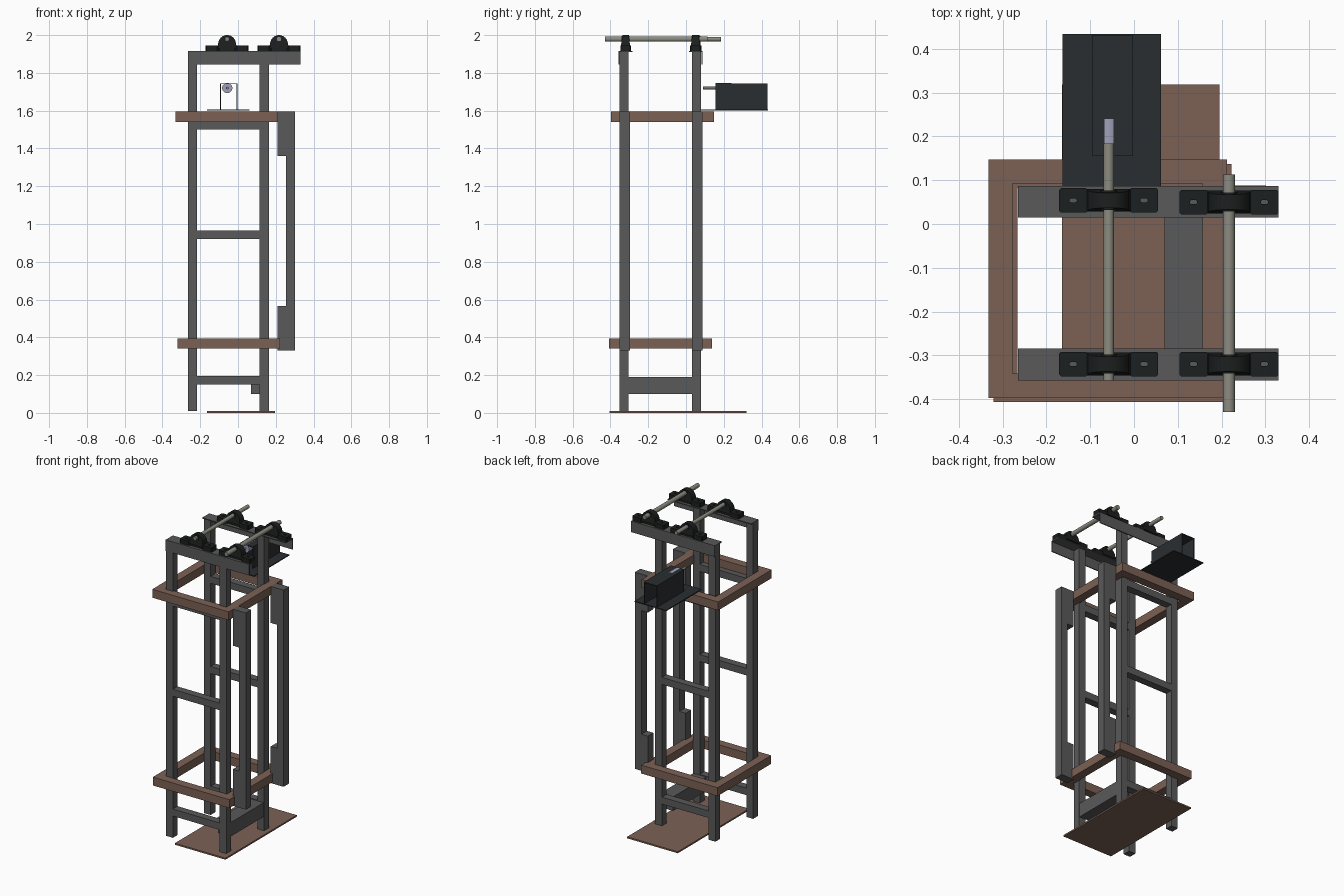
import bpy, bmesh, math
from mathutils import Vector

if "Cube" in bpy.data.objects:
    bpy.data.objects.remove(bpy.data.objects["Cube"])


def mat(name, c):
    m = bpy.data.materials.new(name)
    m.diffuse_color = (*c, 1)
    m.use_nodes = True
    m.node_tree.nodes["Principled BSDF"].inputs["Base Color"].default_value = m.diffuse_color
    return m


STEEL = mat("dark_steel", (0.10, 0.10, 0.10))
WOOD = mat("brown_timber", (0.20, 0.12, 0.09))
BLACK = mat("black_iron", (0.012, 0.014, 0.014))
SHEET = mat("black_sheet", (0.022, 0.027, 0.03))
SHAFT = mat("shaft_metal", (0.26, 0.26, 0.22))
MOTOR = mat("motor_metal", (0.35, 0.35, 0.48))


def finish(name, bm, m):
    bmesh.ops.recalc_face_normals(bm, faces=bm.faces)
    me = bpy.data.meshes.new(name)
    bm.to_mesh(me)
    bm.free()
    me.materials.append(m)
    ob = bpy.data.objects.new(name, me)
    bpy.context.collection.objects.link(ob)
    return ob


def add_box(bm, x0, x1, y0, y1, z0, z1):
    for v in bmesh.ops.create_cube(bm, size=1)["verts"]:
        v.co = Vector((x0 if v.co.x < 0 else x1, y0 if v.co.y < 0 else y1,
                       z0 if v.co.z < 0 else z1))


def boxes(name, m, *dims):
    bm = bmesh.new()
    for d in dims:
        add_box(bm, *d)
    return finish(name, bm, m)


def prism(name, pts, lo, hi, axis, m, origin=(0, 0, 0)):
    """Extrude a 2D outline along y (outline in xz) or z (outline in xy)."""
    bm = bmesh.new()
    def at(a, b, h):
        return Vector((a, h, b) if axis == "y" else (a, b, h)) + Vector(origin)
    f = bm.faces.new([bm.verts.new(at(a, b, lo)) for a, b in pts])
    ext = bmesh.ops.extrude_face_region(bm, geom=[f])["geom"]
    d = Vector((0, hi - lo, 0) if axis == "y" else (0, 0, hi - lo))
    bmesh.ops.translate(bm, vec=d, verts=[v for v in ext if isinstance(v, bmesh.types.BMVert)])
    return finish(name, bm, m)


def rod(name, x, z, r, y0, y1, m, n=32):
    pts = [(x + r * math.cos(2 * math.pi * i / n), z + r * math.sin(2 * math.pi * i / n)) for i in range(n)]
    ob = prism(name, pts, y0, y1, "y", m)
    smooth(ob)
    return ob


def smooth(ob):
    bpy.ops.object.select_all(action="DESELECT")
    ob.select_set(True)
    bpy.context.view_layer.objects.active = ob
    bpy.ops.object.shade_smooth_by_angle(angle=math.radians(35))


# Base plate
boxes("base_plate", WOOD, (-0.165, 0.195, -0.406, 0.319, 0, 0.01))

# Two end frames: legs, cross bars, angle-iron top rails, side guides
for side, y0, y1, g0, g1 in (("front", -0.352, -0.304, -0.352, -0.297),
                             ("rear", 0.032, 0.080, 0.032, 0.088)):
    for lr, x in (("left", -0.265), ("right", 0.115)):
        boxes(f"{side}_{lr}_leg", STEEL, (x, x + 0.048, y0, y1, 0.01, 1.91))
    for i, z in enumerate((0.15, 0.92, 1.50)):
        boxes(f"{side}_cross_bar_{i}", STEEL, (-0.217, 0.115, y0, y1, z, z + 0.045))
    outer, inner = (-0.357, -0.284) if side == "front" else (0.087, 0.015)
    s = 1 if inner > outer else -1
    t = 0.006
    prof = [(outer, 1.845), (outer, 1.916), (inner, 1.916), (inner, 1.910),
            (outer + s * t, 1.910), (outer + s * t, 1.845)]
    bm = bmesh.new()
    a = [bm.verts.new((-0.265, *p)) for p in prof]
    b = [bm.verts.new((0.33, *p)) for p in prof]
    bm.faces.new(a)
    bm.faces.new(b)
    for i in range(6):
        j = (i + 1) % 6
        bm.faces.new((a[i], a[j], b[j], b[i]))
    finish(f"{side}_top_rail", bm, STEEL)
    boxes(f"{side}_guide", STEEL, (0.255, 0.302, g0, g1, 0.33, 1.595),
          (0.21, 0.255, g0, g1, 0.33, 0.565), (0.21, 0.255, g0, g1, 1.36, 1.595))

# Low side beam joining the right legs
boxes("side_beam", STEEL, (0.07, 0.16, -0.304, 0.032, 0.10, 0.19))

# Timber rings
for name, x, y, z in (("lower_ring", -0.321, -0.407, 0.34), ("upper_ring", -0.332, -0.397, 1.541)):
    w, L, h = 0.055, 0.544, 0.054
    boxes(name, WOOD, (x, x + L, y, y + w, z, z + h), (x, x + L, y + L - w, y + L, z, z + h),
          (x, x + w, y + w, y + L - w, z, z + h), (x + L - w, x + L, y + w, y + L - w, z, z + h))


# Pillow block bearings
def pillow(name, cx, cy):
    half = [(0.113, 0.024), (0.109, 0.028), (0.052, 0.028), (0.040, 0.019)]
    pts = half + [(-x, y) for x, y in reversed(half)]
    pts += [(-x, -y) for x, y in half] + [(x, -y) for x, y in reversed(half)]
    foot = prism(name + "_foot", pts, 1.916, 1.945, "z", BLACK, (cx, cy, 0))
    # bolt slots
    for s in (-1, 1):
        slot = []
        for i in range(16):
            a = 2 * math.pi * (i + 0.5) / 16
            c = math.cos(a)
            slot.append((0.081 * s + 0.0045 * c + (0.004 if c > 0 else -0.004), 0.0045 * math.sin(a)))
        cutter = prism(name + "_slot_cutter", slot, 1.90, 1.96, "z", BLACK, (cx, cy, 0))
        cutter.hide_render = True
        cutter.hide_set(True)
        mod = foot.modifiers.new("slot", "BOOLEAN")
        mod.operation = "DIFFERENCE"
        mod.object = cutter
        bpy.context.view_layer.objects.active = foot
        bpy.ops.object.select_all(action="DESELECT")
        foot.select_set(True)
        bpy.ops.object.modifier_apply(modifier="slot")
        bpy.data.objects.remove(cutter)
    # tapered arch housing
    arch = [(0.054, 1.930)]
    arch += [(0.047 * math.cos(math.pi * i / 20), 1.953 + 0.047 * math.sin(math.pi * i / 20)) for i in range(21)]
    arch += [(-0.054, 1.930)]
    house = prism(name + "_housing", arch, -1, 1, "y", BLACK, (cx, 0, 0))
    for v in house.data.vertices:
        k = (v.co.z - 1.930) / 0.07
        v.co.y = cy + v.co.y * (0.026 - 0.009 * k)
    smooth(house)
    rod(name + "_insert", cx, 1.976, 0.019, cy - 0.022, cy + 0.022, BLACK)


for i, (x, r, ya, yb, yr) in enumerate(((-0.058, 0.012, -0.357, 0.184, 0.054),
                                        (0.217, 0.014, -0.430, 0.113, 0.050))):
    rod(f"shaft_{i}", x, 1.979, r, ya, yb, SHAFT)
    pillow(f"front_bearing_{i}", x, -0.32)
    pillow(f"rear_bearing_{i}", x, yr)

# Motor shelf and open-ended sheet hood
boxes("motor_shelf", SHEET, (-0.163, 0.062, 0.075, 0.434, 1.600, 1.606))
hood = [(-0.096, 1.606), (-0.096, 1.745), (-0.002, 1.745), (-0.002, 1.606),
        (-0.007, 1.606), (-0.007, 1.740), (-0.091, 1.740), (-0.091, 1.606)]
prism("motor_hood", hood, 0.155, 0.432, "y", SHEET)

# Motor and output shaft
rod("motor_body", -0.057, 1.720, 0.027, 0.155, 0.24, MOTOR)
rod("motor_shaft", -0.057, 1.720, 0.007, 0.09, 0.16, SHAFT, 16)
